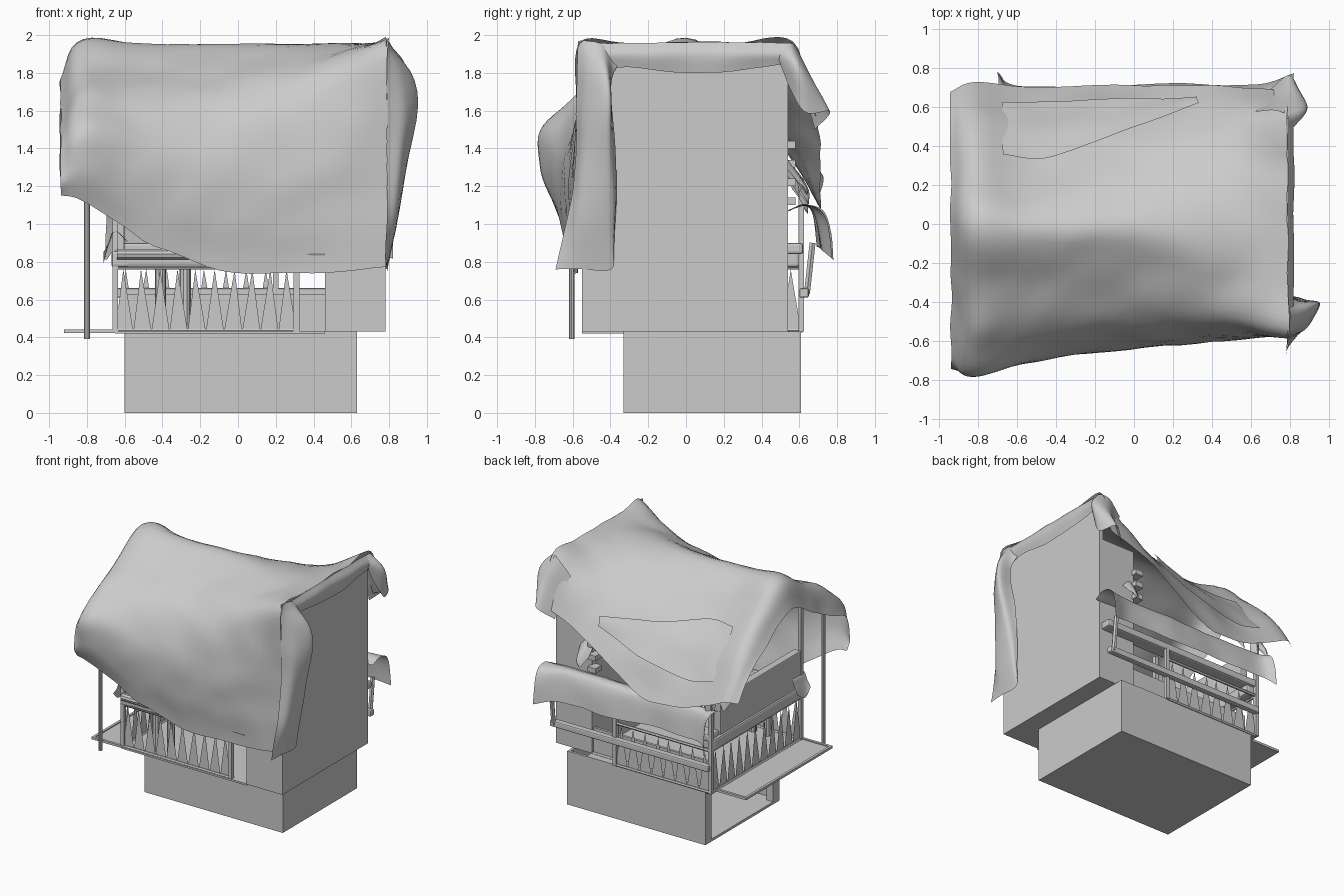
import bpy, bmesh, math, random
from mathutils import Vector, noise

random.seed(4)


def make(name, verts, faces, smooth=False):
    me = bpy.data.meshes.new(name)
    me.from_pydata([tuple(v) for v in verts], [], faces)
    ob = bpy.data.objects.new(name, me)
    bpy.context.collection.objects.link(ob)
    for p in me.polygons:
        p.use_smooth = smooth
    return ob


def box(name, x0, x1, y0, y1, z0, z1, bevel=0):
    v = [(x, y, z) for x in (x0, x1) for y in (y0, y1) for z in (z0, z1)]
    f = [(0, 1, 3, 2), (4, 6, 7, 5), (0, 4, 5, 1), (2, 3, 7, 6), (0, 2, 6, 4), (1, 5, 7, 3)]
    ob = make(name, v, f)
    if bevel:
        m = ob.modifiers.new("bevel", 'BEVEL')
        m.width, m.segments = bevel, 2
    return ob


def rod(name, a, b, r, n=10):
    a, b = Vector(a), Vector(b)
    q = (b - a).to_track_quat('Z', 'Y')
    ring = [q @ Vector((r * math.cos(t), r * math.sin(t), 0))
            for t in (2 * math.pi * i / n for i in range(n))]
    f = [(i, (i + 1) % n, n + (i + 1) % n, n + i) for i in range(n)]
    f += [tuple(reversed(range(n))), tuple(range(n, 2 * n))]
    return make(name, [a + p for p in ring] + [b + p for p in ring], f)


def spline(pts, steps):
    # smooth curve through points
    p = [Vector(q) for q in pts]
    p = [2 * p[0] - p[1]] + p + [2 * p[-1] - p[-2]]
    out = []
    for i in range(1, len(p) - 2):
        a, b, c, d = p[i - 1:i + 3]
        for s in range(steps):
            t = s / steps
            out.append(.5 * (2 * b + (c - a) * t + (2 * a - 5 * b + 4 * c - d) * t * t
                             + (3 * b - a - 3 * c + d) * t ** 3))
    return out + [p[-2]]


def cloth(name, rows, steps=6, wrinkle=.008):
    # smooth sheet lofted through rows of points
    rows = [spline(r, steps) for r in rows]
    cols = [spline(c, steps) for c in zip(*rows)]
    n = len(cols[0])
    v = [q + wrinkle * noise.noise_vector(q * 5) for c in cols for q in c]
    f = [(i * n + j, i * n + j + 1, (i + 1) * n + j + 1, (i + 1) * n + j)
         for i in range(len(cols) - 1) for j in range(n - 1)]
    return make(name, v, f, True)


def fence(name, a, b, z0=.43, z1=.76, pitch=.1):
    # row of upright pointed slats between two floor points, with rails
    a, b = Vector((*a, 0)), Vector((*b, 0))
    n = round((b - a).length / pitch)
    v, f = [], []
    for i in range(n):
        for t, z in ((i, z0), (i + 1, z0), (i + .5 + random.uniform(-.1, .1), z1)):
            p = a.lerp(b, t / n)
            v.append((p.x, p.y, z))
        f.append((3 * i, 3 * i + 1, 3 * i + 2))
    make(name + "_slats", v, f)
    for z in (z0 + .005, z1 + .01):
        rod(name + "_rail", a + Vector((0, 0, z)), b + Vector((0, 0, z)), .012, 6)


# base, open on its left side
box("base_floor", -.6, .63, -.33, .61, 0, .02)
box("base_front", -.6, .63, -.33, -.31, .02, .43)
box("base_back", -.6, .63, .59, .61, .02, .43)
box("base_right", .61, .63, -.31, .59, .02, .43)
box("base_top", -.65, .46, -.55, .61, .42, .432)
for y in (-.31, .53):
    box("base_left_post", -.6, -.54, y, y + .06, .02, .42)

# side walkway, tall end block and low back wall
box("walkway", -.92, .46, -.55, .55, .424, .434)
for y in (-.55, .53):
    box("walkway_trim", -.92, -.65, y, y + .02, .434, .442)
box("walkway_edge", -.92, -.9, -.53, .53, .434, .442)
box("end_block", .46, .75, -.55, .54, .43, 1.6)
box("end_wall", .75, .78, -.55, .54, .43, 1.92)
box("low_back_wall", -.62, .46, .5, .52, .43, .63)

# fences and posts
fence("front_fence", (-.65, -.53), (.31, -.53))
fence("left_fence", (-.65, -.53), (-.65, .61))
fence("back_fence", (-.65, .61), (.2, .61))
for x, y, top in ((-.65, -.53, 1.6), (-.65, .61, 1.25), (.31, -.53, .78), (.2, .61, .85)):
    box("corner_post", x - .015, x + .015, y - .015, y + .015, .43, top)
rod("awning_pole", (-.8, -.605, .39), (-.8, -.605, 1.6), .016)
for x in (-.41, -.28):
    rod("inner_column", (x, -.45, .43), (x, -.45, .8), .03)

# counters and rear rails
box("front_counter", -.65, .46, -.55, -.45, .77, .86, .02)
rod("front_roll", (-.64, -.55, .84), (.46, -.55, .84), .03)
box("left_counter", -.67, -.57, -.55, .6, .77, .86, .015)
box("left_panel", -.66, -.6, -.52, .5, .86, 1.15, .008)
box("back_counter", -.65, .76, .5, .62, .84, .9, .015)
box("back_rail", -.65, .76, .6, .65, .61, .66, .01)
rod("rail_bracket", (.73, .64, .63), (.73, .67, .9), .018, 6)
for i in range(4):
    box("wall_slat", .4, .47, .5, .58, 1.1 + i * .1, 1.14 + i * .1)

# main roof cloth: station x, then (y, z) from front hem over ridge to back hem
stations = [
    (-.94, [(-.7, 1.15), (-.74, 1.24), (-.7, 1.42), (-.5, 1.52), (-.28, 1.62), (0, 1.76), (.3, 1.6), (.55, 1.42), (.68, 1.25)]),
    (-.82, [(-.7, 1.12), (-.77, 1.3), (-.77, 1.5), (-.58, 1.67), (-.3, 1.82), (0, 1.98), (.3, 1.76), (.55, 1.52), (.73, 1.25)]),
    (-.5, [(-.64, .92), (-.69, 1.12), (-.7, 1.4), (-.55, 1.65), (-.28, 1.82), (0, 1.95), (.3, 1.66), (.52, 1.42), (.7, 1.12)]),
    (-.1, [(-.6, .76), (-.64, 1.05), (-.64, 1.35), (-.52, 1.65), (-.25, 1.84), (0, 1.95), (.3, 1.75), (.55, 1.45), (.71, 1.1)]),
    (.4, [(-.58, .74), (-.6, 1.1), (-.59, 1.45), (-.5, 1.77), (-.25, 1.91), (0, 1.95), (.3, 1.86), (.55, 1.68), (.71, 1.42)]),
    (.79, [(-.56, .77), (-.57, 1.2), (-.575, 1.6), (-.56, 1.96), (-.3, 1.96), (0, 1.96), (.3, 1.96), (.56, 1.97), (.68, 1.6)]),
]
cloth("roof_cloth", [[(x, y, z) for y, z in prof] for x, prof in stations], 6, .014)

# cloth hanging over the right end
cloth("right_hem", [[(.79, y, 1.96), (.82, y, 1.9), (.8, y, z)] for y, z in
                    ((-.5, 1.78), (-.32, 1.83), (0, 1.8), (.35, 1.82), (.54, 1.85))])
cloth("right_front_flap", [
    [(.78, -.57, 1.97), (.79, -.58, 1.65), (.79, -.6, 1.2), (.78, -.69, .76)],
    [(.79, -.52, 1.97), (.88, -.52, 1.72), (.86, -.55, 1.2), (.79, -.56, .76)],
    [(.8, -.44, 1.95), (.95, -.41, 1.7), (.87, -.4, 1.2), (.79, -.4, .76)],
    [(.8, -.36, 1.85), (.84, -.4, 1.7), (.81, -.37, 1.35), (.79, -.38, .85)]])
cloth("right_back_flap", [
    [(.79, .48, 1.96), (.81, .48, 1.9), (.81, .5, 1.83)],
    [(.79, .55, 1.96), (.89, .6, 1.82), (.86, .62, 1.6)],
    [(.72, .58, 1.93), (.8, .68, 1.75), (.8, .76, 1.6)],
    [(.62, .58, 1.83), (.68, .63, 1.68), (.69, .68, 1.5)]])

# back hem folded up over the roof
cloth("folded_hem", [
    [(-.67, .63, 1.34), (-.68, .5, 1.5), (-.67, .36, 1.68)],
    [(-.45, .63, 1.3), (-.45, .5, 1.5), (-.45, .34, 1.68)],
    [(-.1, .64, 1.36), (-.1, .55, 1.5), (-.1, .46, 1.61)],
    [(.32, .65, 1.53), (.32, .64, 1.56), (.33, .62, 1.6)]], 5)

# gathered cloth under the back left corner and beside the end block
for i, (x, y, z) in enumerate(((-.76, .56, 1.12), (-.64, .6, 1.05), (-.5, .6, 1.1), (.5, .6, 1.15))):
    cloth("gathered_fold_%d" % i, [
        [(x - .06, y - .08, 1.34), (x - .05, y - .02, 1.24), (x - .04, y, z + .06)],
        [(x, y - .06, 1.34), (x + .02, y + .04, 1.2), (x, y + .05, z)],
        [(x + .07, y - .09, 1.32), (x + .05, y, 1.22), (x + .04, y, z + .08)]], 5)

# cover over the back counter, and its loose corner at the front left
cloth("back_counter_cover", [
    [(x, .54, 1.07), (x, .63, 1.1), (x, .68 + d, 1.05), (x, .71 + 1.2 * d, .87 - d)] for x, d in
    ((-.7, .06), (-.6, 0), (-.2, -.01), (.2, .01), (.6, 0), (.82, .05))], 6, .012)
cloth("front_left_corner_cover", [
    [(-.58, y, .9), (-.65, y, .96), (-.68, y, .9), (-.71, y, z)] for y, z in
    ((-.57, .85), (-.5, .79), (-.4, .84))], 5)
